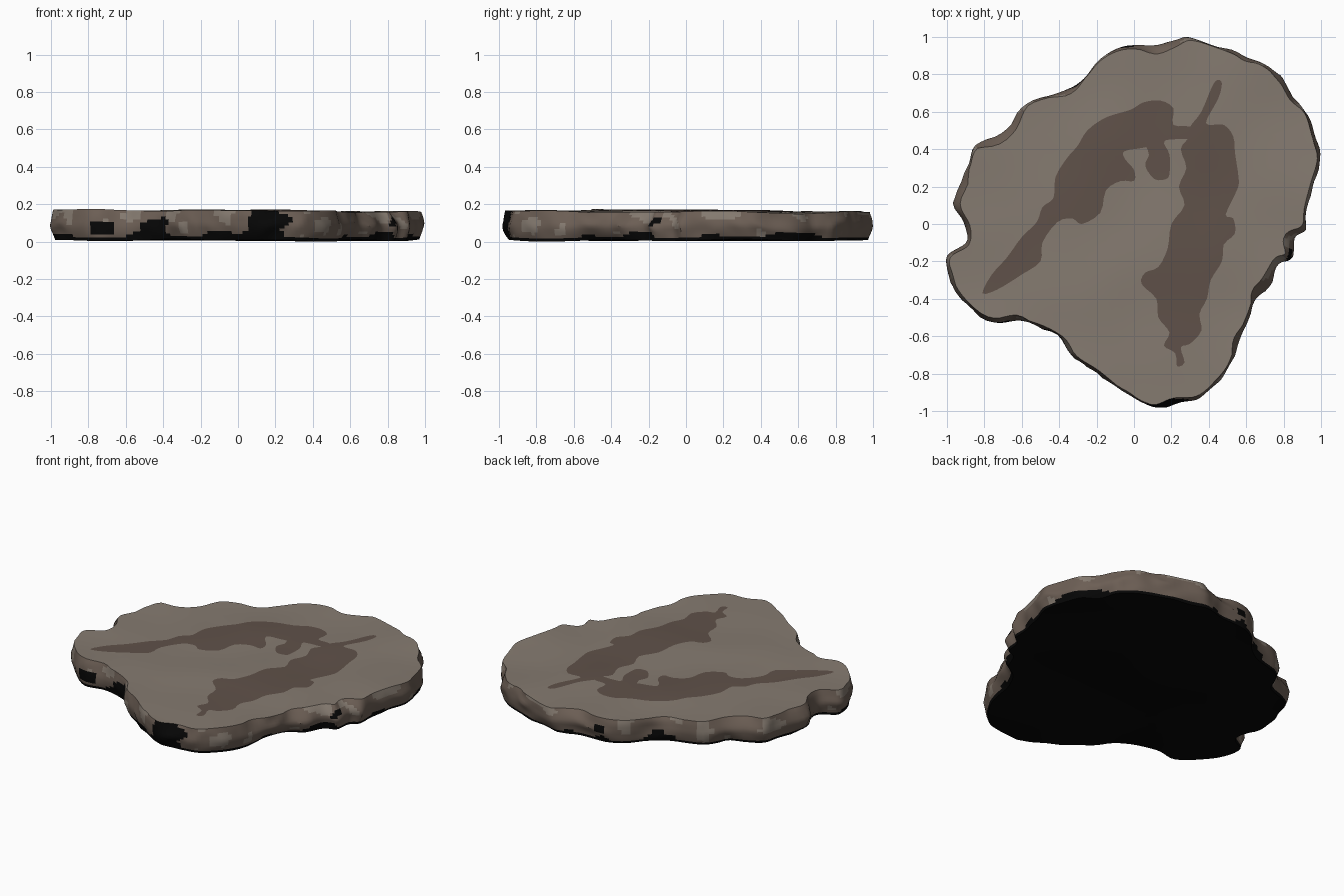
import bpy, bmesh, math
from mathutils import Vector, noise
from mathutils.geometry import delaunay_2d_cdt

cube = bpy.data.objects.get("Cube")
if cube:
    bpy.data.objects.remove(cube)

# Outlines in hundredths of a unit: x, y, x, y ...
RIM = [13,-99, 25,-96, 36,-93, 45,-85, 52,-76, 57,-62, 62,-50, 66,-40, 73,-33, 78,-22,
       85,-18, 87,-8, 92,-3, 93,8, 96,20, 100,35, 97,48, 93,60, 85,68, 80,78, 70,86, 58,91,
       48,95, 32,100, 20,99, 10,96, -7,95, -19,89, -28,79, -38,72, -58,65, -68,51, -85,42,
       -90,30, -97,11, -91,-2, -90,-10, -100,-17, -99,-29, -92,-41, -76,-54, -60,-53,
       -42,-60, -32,-72, -20,-80, -5,-92, 5,-97]
LEFT_LEAF = [-81,-37, -73,-35, -60,-27, -50,-20, -49,-10, -41,1, -33,3, -28,0, -18,6, -15,18,
             -7,23, 0,23, 0,29, -5,35, -5,39, 6,41, 18,45, 31,46, 30,52, 21,53, 21,62, 14,66,
             5,65, -2,61, -15,57, -25,50, -30,42, -36,35, -42,25, -43,14, -49,9, -52,1,
             -60,-7, -68,-18, -76,-27]
LEAF_LOBE = [7,43, 8,37, 6,31, 11,24, 17,24, 19,27, 19,37, 16,43, 17,46]
RIGHT_LEAF = [30,52, 36,60, 42,74, 45,77, 47,75, 45,67, 39,56, 40,53, 48,53, 53,47, 54,38,
              56,24, 55,18, 49,5, 53,3, 54,-5, 48,-11, 47,-20, 41,-30, 39,-40, 35,-48,
              36,-57, 30,-64, 25,-66, 27,-74, 23,-76, 22,-69, 16,-65, 19,-58, 13,-50,
              12,-40, 4,-32, 6,-26, 13,-23, 18,-13, 20,0, 27,10, 24,20, 28,30, 25,40, 29,46]


def smooth_loop(flat, steps):
    """Closed curve running through the points of a flat list."""
    p = [Vector((a, b)) / 100 for a, b in zip(flat[::2], flat[1::2])]
    out = []
    for i in range(len(p)):
        a, b, c, d = (p[(i + k) % len(p)] for k in (-1, 0, 1, 2))
        for s in range(steps):
            t = s / steps
            out.append(b + (c - a) * t / 2 + (2 * a - 5 * b + 4 * c - d) * t * t / 2
                       + (3 * b - a - 3 * c + d) * t ** 3 / 2)
    return out


def inside(q, loop):
    hit = False
    for a, b in zip(loop, loop[1:] + loop[:1]):
        if (a.y > q.y) != (b.y > q.y) and q.x < a.x + (q.y - a.y) * (b.x - a.x) / (b.y - a.y):
            hit = not hit
    return hit


def wave(x, y, z, size, seed):
    return noise.noise(Vector((x / size + seed, y / size, z / size)))


def top_z(q):
    return 0.172 - 0.006 * q.x - 0.004 * q.y + 0.012 * wave(q.x, q.y, 0, 0.4, 3)


def bottom_z(q):
    return 0.016 + 0.012 * wave(q.x, q.y, 0, 0.5, 9)


# Materials
names = {"stone_grey": (0.235, 0.197, 0.163), "leaf_brown": (0.116, 0.083, 0.067),
         "edge_brown": (0.15, 0.113, 0.09), "underside_black": (0.002, 0.002, 0.002)}
materials = []
for name, rgb in names.items():
    m = bpy.data.materials.new(name)
    m.use_nodes = True
    m.diffuse_color = (*rgb, 1)
    bsdf = m.node_tree.nodes["Principled BSDF"]
    bsdf.inputs["Base Color"].default_value = (*rgb, 1)
    bsdf.inputs["Roughness"].default_value = 0.9
    materials.append(m)
GREY, LEAF, EDGE, BLACK = range(4)

rim = smooth_loop(RIM, 5)
leaves = [smooth_loop(s, 3) for s in (LEFT_LEAF, LEAF_LOBE, RIGHT_LEAF)]
bm = bmesh.new()

# Chipped side wall: rings that step from the top edge down to the underside
RINGS = 10
rings = []
for r in range(RINGS + 1):
    t = r / RINGS
    ring = []
    for i, p in enumerate(rim):
        along = (rim[(i + 4) % len(rim)] - rim[i - 4]).normalized()
        out = Vector((along.y, -along.x))
        top_cut = 0.02 + 0.07 * max(0, wave(p.x, p.y, 0, 0.22, 5))
        low_cut = 0.025 + 0.06 * max(0, wave(p.x, p.y, 0, 0.25, 17))
        cut = top_cut * max(0, 1 - t / 0.5) ** 1.5 + low_cut * max(0, t / 0.5 - 1) ** 1.5
        cut += 0.03 * abs(wave(p.x, p.y, t * 0.16, 0.15, 31)) * math.sin(math.pi * t)
        q = p - out * cut
        ring.append(bm.verts.new((q.x, q.y, top_z(q) * (1 - t) + bottom_z(q) * t)))
    rings.append(ring)
for upper, lower in zip(rings, rings[1:]):
    for i in range(len(rim)):
        f = bm.faces.new((upper[i - 1], lower[i - 1], lower[i], upper[i]))
        c = f.calc_center_median()
        patch = wave(c.x, c.y, c.z * 1.3, 0.13, 50)
        dark = wave(c.x, c.y, c.z, 0.2, 70)
        f.material_index = EDGE
        if patch + (c.z - 0.1) * 2.5 > 0.26:
            f.material_index = GREY
        if c.z < 0.032 + 0.07 * max(0, dark) or dark > 0.52:
            f.material_index = BLACK
        if c.y < -0.3 and abs(c.x + 0.72) < 0.065 and abs(c.z - 0.085) < 0.035:
            f.material_index = BLACK


def cap(ring, height, loops, step, flip):
    """Fill a ring with a gently uneven surface that follows the given loops."""
    edge = [v.co.xy for v in ring]
    pts, edges = list(edge), []
    for loop in loops:
        n = len(pts)
        edges += [(n + k, n + (k + 1) % len(loop)) for k in range(len(loop))]
        pts += loop
    n = int(1 / step)
    for a in range(-n, n + 1):
        for b in range(-n, n + 1):
            q = Vector((a, b)) * step
            if inside(q, edge) and min((q - e).length for e in edge) > step * 0.4:
                pts.append(q)
    co, _, faces, origin, _, _ = delaunay_2d_cdt(pts, edges, [list(range(len(edge)))], 1, 1e-5)
    verts = []
    for q, src in zip(co, origin):
        on_rim = [s for s in src if s < len(edge)]
        verts.append(ring[on_rim[0]] if on_rim else bm.verts.new((q.x, q.y, height(q))))
    for tri in faces:
        vs = [verts[k] for k in tri]
        mid = sum((co[k] for k in tri), Vector((0, 0))) / len(tri)
        if len(set(vs)) < 3 or not inside(mid, edge):
            continue
        f = bm.faces.new(vs)
        f.normal_update()
        if (f.normal.z < 0) != flip:
            f.normal_flip()
        if flip:
            f.material_index = BLACK
        else:
            f.material_index = LEAF if any(inside(mid, s) for s in loops) else GREY


# Top face with the leaf prints, and the dark underside
cap(rings[0], top_z, leaves, 0.06, False)
cap(rings[-1], bottom_z, [], 0.1, True)

low = min(v.co.z for v in bm.verts)
for v in bm.verts:
    v.co.z -= low
mesh = bpy.data.meshes.new("stone_slab")
bm.to_mesh(mesh)
bm.free()
for m in materials:
    mesh.materials.append(m)
slab = bpy.data.objects.new("stone_slab", mesh)
bpy.context.collection.objects.link(slab)
bpy.context.view_layer.objects.active = slab
slab.select_set(True)
bpy.ops.object.shade_smooth_by_angle(angle=math.radians(35))
